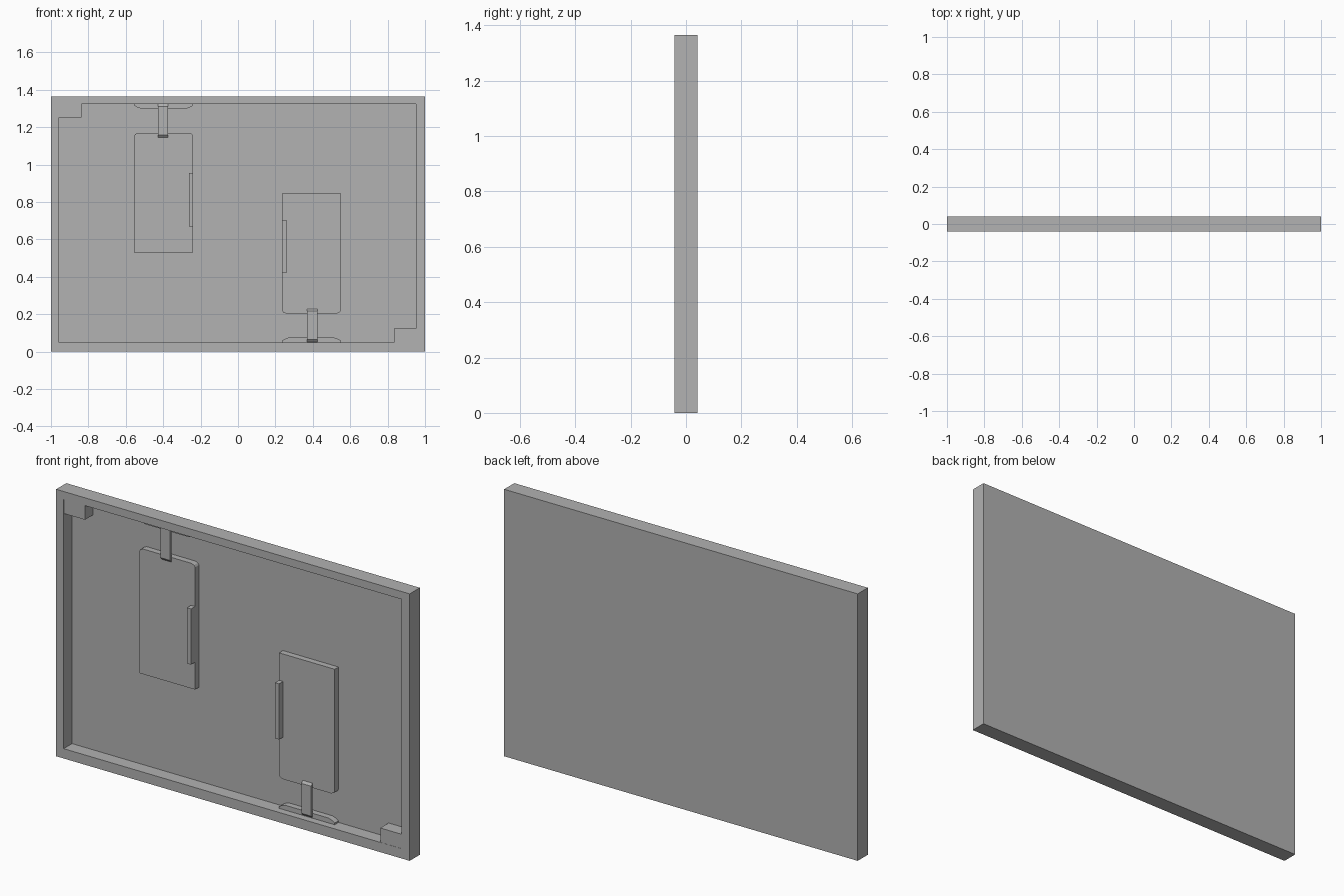
import bpy, bmesh
from mathutils import Vector, Matrix

cube = bpy.data.objects.get("Cube")
if cube:
    bpy.data.objects.remove(cube, do_unlink=True)

grey = bpy.data.materials.new("plain grey")
grey.use_nodes = True
colour = (0.445, 0.445, 0.445, 1)
grey.diffuse_color = colour
grey.node_tree.nodes["Principled BSDF"].inputs["Base Color"].default_value = colour

HALF_DEPTH = 0.041
FLOOR = 0.027       # recess floor
FACE = -0.004       # front of the raised panels
# Half turn about the recess centre, giving the second set of parts
TURN = Matrix.Translation((-0.0025, 0, 0.6875)) @ Matrix.Rotation(3.14159265, 4, 'Y') \
    @ Matrix.Translation((0.0025, 0, -0.6875))


def finish(name, bm, matrix=None):
    if matrix:
        bm.transform(matrix)
    bmesh.ops.recalc_face_normals(bm, faces=bm.faces[:])
    mesh = bpy.data.meshes.new(name)
    bm.to_mesh(mesh)
    bm.free()
    mesh.materials.append(grey)
    obj = bpy.data.objects.new(name, mesh)
    bpy.context.collection.objects.link(obj)
    return obj


def prism(name, points, push, matrix=None):
    """Extrude a flat outline along a vector."""
    bm = bmesh.new()
    face = bm.faces.new([bm.verts.new(p) for p in points])
    new = bmesh.ops.extrude_face_region(bm, geom=[face])["geom"]
    verts = [v for v in new if isinstance(v, bmesh.types.BMVert)]
    bmesh.ops.translate(bm, verts=verts, vec=Vector(push))
    return finish(name, bm, matrix)


def slab(name, outline, front, back, matrix):
    prism(name, [(x, front, z) for x, z in outline], (0, back - front, 0), matrix)


def rect(x0, x1, z0, z1):
    return [(x0, z0), (x1, z0), (x1, z1), (x0, z1)]


# Tray: a slab with its front face inset and pushed in
bm = bmesh.new()
bmesh.ops.create_cube(bm, size=1)
bm.transform(Matrix.Translation((0, 0, 0.6825)) @ Matrix.Diagonal((2, 2 * HALF_DEPTH, 1.365, 1)))
bm.normal_update()
front = min(bm.faces, key=lambda f: f.calc_center_median().y)
bmesh.ops.inset_region(bm, faces=[front], thickness=0.045, use_even_offset=True)
bmesh.ops.translate(bm, verts=front.verts[:], vec=(-0.0025, 0, 0.005))
new = bmesh.ops.extrude_face_region(bm, geom=[front])["geom"]
bmesh.ops.translate(bm, verts=[v for v in new if isinstance(v, bmesh.types.BMVert)],
                    vec=(0, FLOOR + HALF_DEPTH, 0))
if front.is_valid:
    bmesh.ops.delete(bm, geom=[front], context='FACES_ONLY')
finish("tray", bm)

L, R = -0.555, -0.24    # panel sides
for side, matrix in (("upper", None), ("lower", TURN)):
    # Raised panel, corners eased at the hinge end
    panel = [(L, 0.53), (R, 0.53), (R, 1.155), (R - 0.006, 1.164), (R - 0.02, 1.17),
             (L + 0.02, 1.17), (L + 0.006, 1.164), (L, 1.155)]
    slab(side + "_panel", panel, FACE, FLOOR + 0.003, matrix)
    # Grip bar on the panel's inner edge
    slab(side + "_grip", rect(R - 0.023, R, 0.67, 0.955), -0.037, FACE + 0.002, matrix)
    # Ledge against the rim
    ledge = [(L, 1.328), (L, 1.316), (L + 0.015, 1.307), (L + 0.035, 1.3),
             (R - 0.035, 1.3), (R - 0.015, 1.307), (R, 1.316), (R, 1.328)]
    slab(side + "_ledge", ledge, FACE, FLOOR + 0.003, matrix)
    # Strap with sloped ends joining panel and ledge
    strap = [(FACE, 1.146), (FACE - 0.01, 1.158), (FACE - 0.01, 1.311), (FACE, 1.323)]
    prism(side + "_strap", [(-0.429, y, z) for y, z in strap], (0.055, 0, 0), matrix)
    # Corner block
    slab(side + "_corner_block", rect(-0.96, -0.838, 1.252, 1.328), -0.04, FLOOR + 0.003, matrix)
